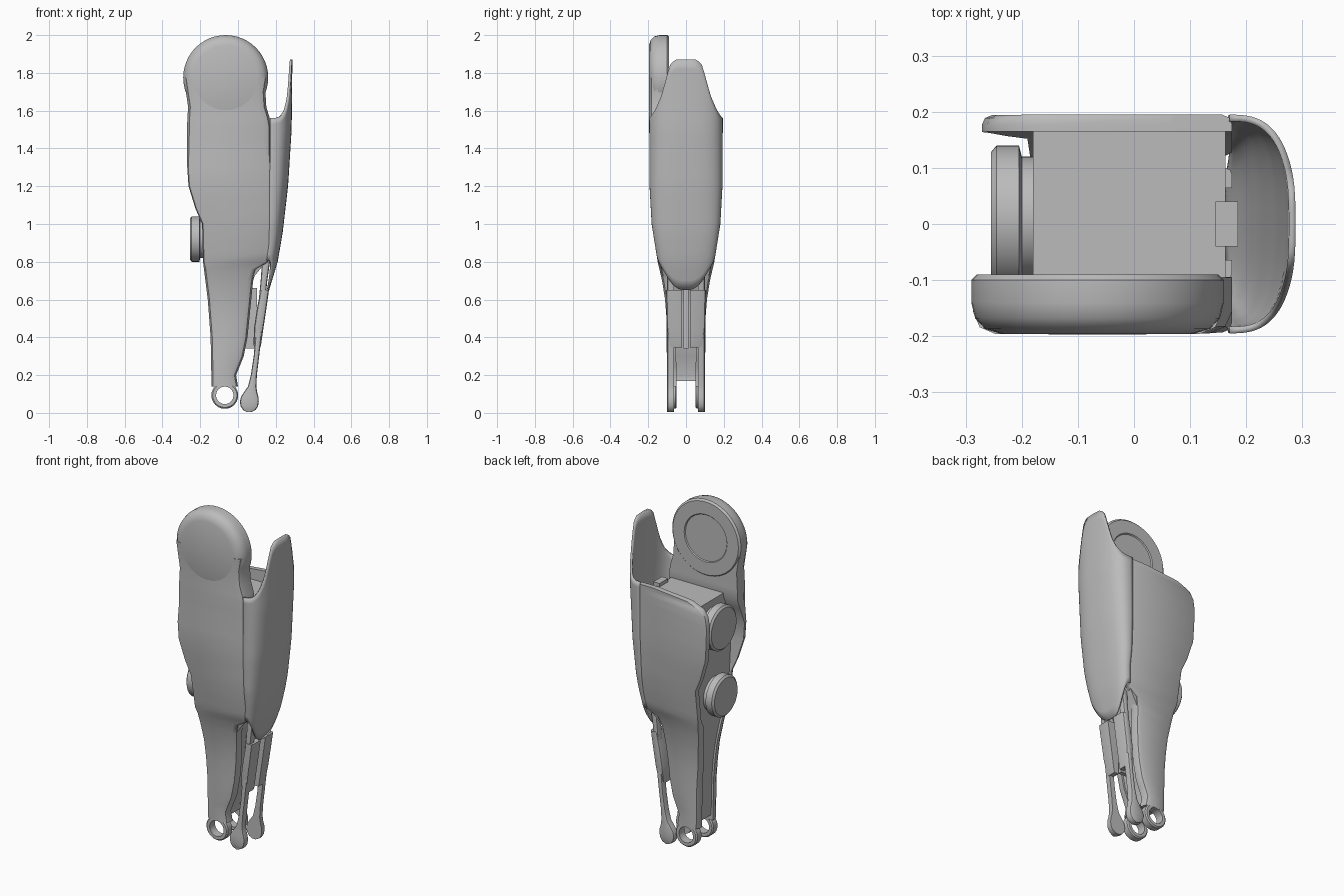
import bpy, bmesh, math

cube = bpy.data.objects.get("Cube")
if cube:
    bpy.data.objects.remove(cube, do_unlink=True)

grey = bpy.data.materials.new("plain_grey")
grey.use_nodes = True
grey.diffuse_color = (0.5, 0.5, 0.5, 1)
grey.node_tree.nodes["Principled BSDF"].inputs["Base Color"].default_value = (0.5, 0.5, 0.5, 1)


def lerp(table, z):
    """Read a value from a short sorted (z, value) table."""
    for (a, va), (b, vb) in zip(table, table[1:]):
        if z <= b:
            t = max(0, (z - a) / (b - a))
            return va + (vb - va) * t
    return table[-1][1]


def skin(name, rings, wrap=True, caps=True, loop=False, angle=35):
    """Join a stack of equal-length rings into one smooth-shaded object."""
    bm = bmesh.new()
    rows = [[bm.verts.new(p) for p in r] for r in rings]
    n = len(rows[0])
    pairs = list(zip(rows, rows[1:])) + ([(rows[-1], rows[0])] if loop else [])
    for a, b in pairs:
        for i in range(n if wrap else n - 1):
            j = (i + 1) % n
            bm.faces.new((a[i], a[j], b[j], b[i]))
    if caps and wrap and not loop:
        bm.faces.new(rows[0])
        bm.faces.new(rows[-1])
    bmesh.ops.remove_doubles(bm, verts=bm.verts, dist=1e-5)
    bmesh.ops.recalc_face_normals(bm, faces=bm.faces)
    mesh = bpy.data.meshes.new(name)
    bm.to_mesh(mesh)
    bm.free()
    obj = bpy.data.objects.new(name, mesh)
    bpy.context.collection.objects.link(obj)
    mesh.materials.append(grey)
    bpy.ops.object.select_all(action='DESELECT')
    obj.select_set(True)
    bpy.context.view_layer.objects.active = obj
    bpy.ops.object.shade_smooth_by_angle(angle=math.radians(angle))
    return obj


def turned(name, profile, axis, centre, steps=48, loop=False):
    """Revolve (radius, offset) points about the x or y axis."""
    rings = []
    for r, d in profile:
        ring = []
        for k in range(steps):
            a = math.tau * k / steps
            u, v = r * math.cos(a), r * math.sin(a)
            off = (d, u, v) if axis == 'x' else (u, d, v)
            ring.append(tuple(c + o for c, o in zip(centre, off)))
        rings.append(ring)
    return skin(name, rings, loop=loop)


def panel(name, rows, outer, inner, side, soft):
    """Plate standing in xz; rows are (z, x0, x1), softened on its outer edges."""
    rings = []
    for z, x0, x1 in rows:
        yo, yi = outer(z), inner(z)
        s = min(soft, (x1 - x0) * 0.4, (yo - yi) * 0.6)
        pts = [(x0, yi), (x0, yo - s), (x0 + s * 0.3, yo - s * 0.3), (x0 + s, yo),
               (x1 - s, yo), (x1 - s * 0.3, yo - s * 0.3), (x1, yo - s), (x1, yi)]
        rings.append([(x, side * y, z) for x, y in pts])
    return skin(name, rings)


def box(name, x0, x1, y0, y1, z0, z1):
    return skin(name, [[(x0, y0, z), (x1, y0, z), (x1, y1, z), (x0, y1, z)] for z in (z0, z1)])


# Shared silhouette tables: half width, and the plates' two edges
WIDTH = [(0, .1), (.5, .103), (.65, .115), (.8, .15), (1, .182), (1.2, .193), (1.56, .195), (2, .197)]
BACK_X = [(.14, -.14), (.4, -.145), (.6, -.16), (.8, -.185), (1, -.19), (1.08, -.225), (1.2, -.262), (1.35, -.272), (1.6, -.268)]
FRONT_X = [(.14, 0), (.2, -.01), (.3, .03), (.4, .05), (.55, .065), (.7, .08), (.76, .1), (.8, .16), (.85, .175), (1.56, .175)]


def width(z):
    return lerp(WIDTH, z)


def span(z):
    return (z, lerp(BACK_X, z), lerp(FRONT_X, z))


levels = [.14, .2, .25, .3, .35, .4, .5, .6, .7, .76, .8, .85, .9, 1, 1.08, 1.14, 1.2, 1.3, 1.4]

# Back plate with a rounded upper corner
panel("back_side_plate",
      [span(z) for z in levels] + [(1.46, -.262, .175), (1.5, -.235, .175), (1.53, -.16, .175), (1.55, .06, .175)],
      width, lambda z: width(z) - (.05 if z < .8 else .03), 1, .03)

# Front plate thickens towards the round head
neck = [span(1.46), span(1.52), (1.56, -.268, .168), (1.62, -.264, .15), (1.7, -.276, .145), (1.775, -.287, .157)]
panel("front_side_plate", [span(z) for z in levels] + neck, width,
      lambda z: width(z) - (.05 if z < .8 else lerp([(1.3, .03), (1.46, .1)], z)), -1, .04)
turned("round_head",
       [(0, -.197), (.17, -.196), (.2, -.187), (.218, -.168), (.225, -.14), (.225, -.1),
        (.215, -.09), (.14, -.09), (.135, -.096), (0, -.096)], 'y', (-.065, 0, 1.775))

# Inner core between the plates
core = []
for z in (.17, .2, .3, .4, .55, .7, .8, .9, 1, 1.2, 1.48):
    _, a, b = span(z)
    y = width(z) - .012
    a = max(a + .012, -.18)
    b -= .012
    core.append([(a, -y, z), (b, -y, z), (b, y, z), (a, y, z)])
skin("inner_core", core)
box("core_top_block", .145, .185, -.04, .04, 1.38, 1.5)

# Curved shin guard: a shell bent round the +x side
NOSE = [(.64, .162), (.8, .21), (.95, .236), (1.2, .265), (1.5, .284), (1.87, .288)]
ROOT = [(.65, .12), (.8, .15), (.9, .165), (1.5, .17)]
TOP = [(0, 1.872), (.06, 1.87), (.085, 1.84), (.105, 1.77), (.13, 1.68), (.16, 1.61), (.185, 1.57), (.2, 1.555)]


def power(v, p):
    return math.copysign(abs(v) ** p, v)


columns = []
for k in range(41):
    a = math.pi * (k / 40 - .5)
    s, c = power(math.sin(a), .72), max(0, math.cos(a)) ** .72
    top = lerp(TOP, abs(s) * .195)
    low = .65 + .16 * abs(s) ** 3
    col = []
    for i in range(25):
        z = low + (top - low) * i / 24
        root = lerp(ROOT, z)
        col.append((root + (lerp(NOSE, z) - root) * c, width(z) * s, z))
    columns.append(col)
guard = skin("shin_guard", columns, wrap=False, caps=False, angle=50)
shell = guard.modifiers.new("thickness", 'SOLIDIFY')
shell.thickness = .012
shell.offset = -1

# Joint drums set into the open rear channel
for label, z, y, r in (("upper", 1.33, .01, .13), ("lower", .92, -.01, .12)):
    turned(label + "_drum",
           [(0, -.255), (r - .012, -.255), (r, -.245), (r, -.205), (r - .02, -.2), (r - .02, -.15), (0, -.15)],
           'x', (0, y, z))

# Ankle eyelets, push rods and split cover, mirrored front and back
rod = [(.004, .05, .07), (.015, .027, .093), (.035, .014, .106), (.06, .01, .11), (.085, .016, .108), (.11, .032, .101),
       (.14, .053, .097), (.2, .068, .1), (.3, .083, .112), (.5, .1, .135), (.7, .12, .155), (.84, .13, .175)]
cover = [(.345, .09, .118), (.36, .082, .122), (.45, .085, .135), (.55, .1, .15), (.65, .12, .164)]
for label, side in (("front", -1), ("back", 1)):
    turned(label + "_ankle_eyelet",
           [(.046, .05), (.064, .05), (.071, .057), (.071, .094), (.064, .1), (.046, .1)],
           'y', (-.07, 0 if side > 0 else -.15, .093), loop=True)
    panel(label + "_push_rod", rod, lambda z: .1, lambda z: .064, side, .012)
    panel(label + "_split_cover", cover, lambda z: lerp([(.345, .085), (.38, .1), (.65, .105)], z),
          lambda z: .022, side, .015)
box("cover_strut", .03, .1, -.012, .012, .34, .66)
